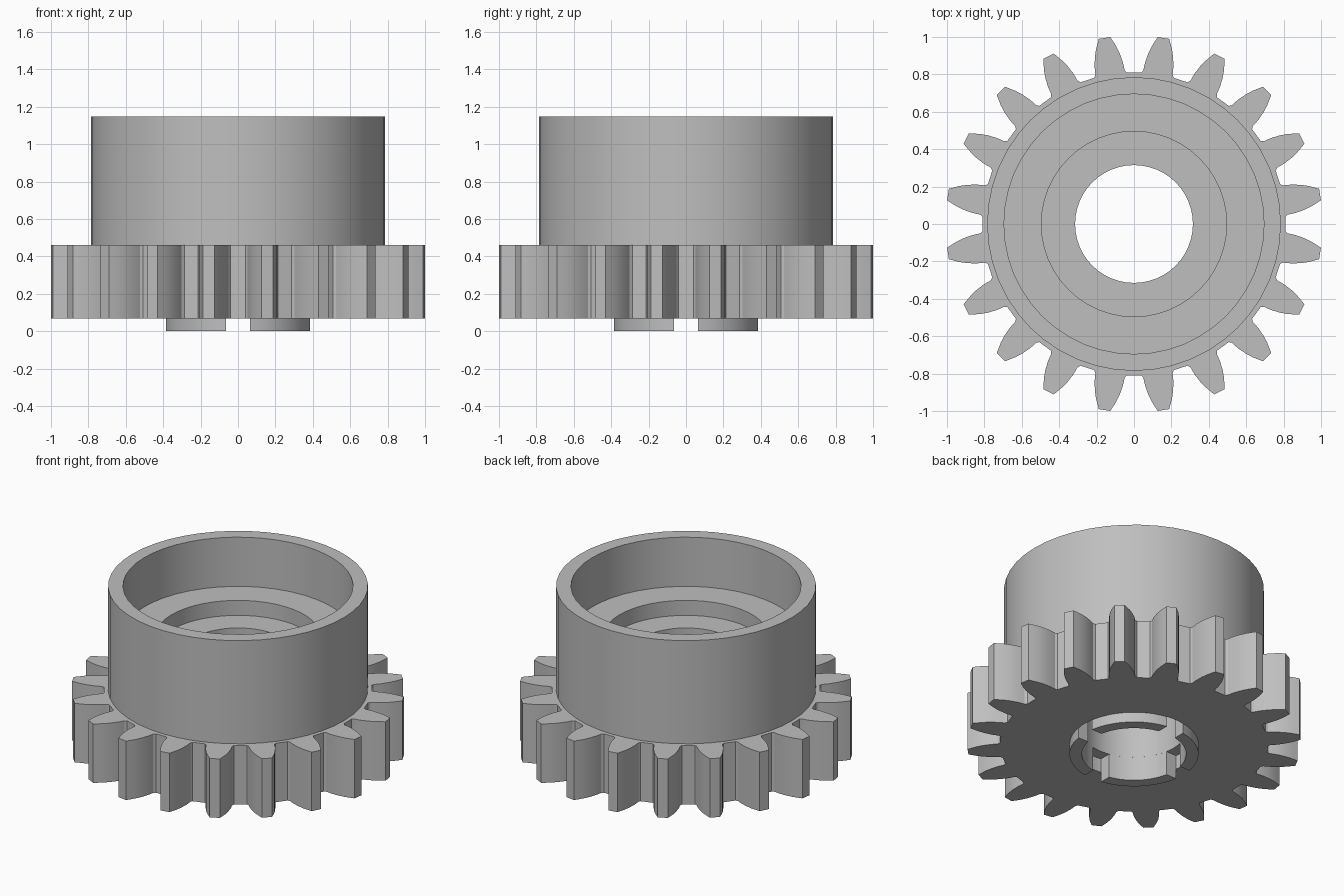
import bpy
import bmesh
import math

cube = bpy.data.objects.get("Cube")
if cube:
    bpy.data.objects.remove(cube, do_unlink=True)

# One plain grey for the whole gear
grey = bpy.data.materials.new("plain_grey")
grey.use_nodes = True
grey.diffuse_color = (0.52, 0.52, 0.52, 1)
grey.node_tree.nodes["Principled BSDF"].inputs["Base Color"].default_value = (0.52, 0.52, 0.52, 1)

BORE, COLLAR = 0.315, 0.39
TEETH = 20


def polar(r, a):
    return (r * math.cos(a), r * math.sin(a))


def finish(name, bm):
    bmesh.ops.remove_doubles(bm, verts=bm.verts, dist=1e-5)
    bmesh.ops.recalc_face_normals(bm, faces=bm.faces)
    mesh = bpy.data.meshes.new(name)
    bm.to_mesh(mesh)
    bm.free()
    mesh.materials.append(grey)
    obj = bpy.data.objects.new(name, mesh)
    bpy.context.collection.objects.link(obj)
    bpy.ops.object.select_all(action="DESELECT")
    obj.select_set(True)
    bpy.context.view_layer.objects.active = obj
    bpy.ops.object.shade_smooth_by_angle(angle=math.radians(28))
    return obj


def prism(name, outer, inner, z0, z1, closed):
    """Solid between two matching outlines, as a full ring or an open arc."""
    bm = bmesh.new()
    rows = [[bm.verts.new((*o, z0)), bm.verts.new((*o, z1)),
             bm.verts.new((*i, z1)), bm.verts.new((*i, z0))]
            for o, i in zip(outer, inner)]
    pairs = list(zip(rows, rows[1:]))
    if closed:
        pairs.append((rows[-1], rows[0]))
    else:
        bm.faces.new(rows[0])
        bm.faces.new(rows[-1])
    for a, b in pairs:
        for k in range(4):
            n = (k + 1) % 4
            bm.faces.new((a[k], a[n], b[n], b[k]))
    return finish(name, bm)


def lathe(name, profile, steps):
    bm = bmesh.new()
    verts = [bm.verts.new((r, 0, z)) for r, z in profile]
    edges = [bm.edges.new((v, verts[i - 1])) for i, v in enumerate(verts)]
    bmesh.ops.spin(bm, geom=verts + edges, cent=(0, 0, 0), axis=(0, 0, 1),
                   angle=math.tau, steps=steps)
    return finish(name, bm)


# Toothed ring: half a tooth as (radius, half width), mirrored and repeated
flank = [(0.805, 0.088), (0.82, 0.079), (0.86, 0.077), (0.91, 0.068),
         (0.95, 0.056), (0.98, 0.043), (1.007, 0.031)]
tooth = [(r, -w) for r, w in flank] + [(r, w) for r, w in reversed(flank)]
outline, bore_line = [], []
for t in range(TEETH):
    middle = (t + 0.5) * math.tau / TEETH
    for along, across in tooth:
        angle = middle + math.atan2(across, along)
        outline.append(polar(math.hypot(along, across), angle))
        bore_line.append(polar(COLLAR, angle))
prism("gear_teeth", outline, bore_line, 0.067, 0.46, True)

# Stepped cup standing on the gear
lathe("stepped_cup", [
    (BORE, 0.16), (BORE, 0.72), (0.495, 0.72), (0.495, 0.82), (0.695, 0.82),
    (0.695, 1.148), (0.785, 1.148), (0.785, 0.3), (COLLAR, 0.3), (COLLAR, 0.16)], 48)

# Four drive lugs under the gear, parted by straight slots
ARC = 10
for q in range(4):
    arcs = []
    for r in (COLLAR, BORE):
        gap = math.asin(0.063 / r)
        sweep = math.pi / 2 - 2 * gap
        arcs.append([polar(r, q * math.pi / 2 + gap + sweep * k / ARC)
                     for k in range(ARC + 1)])
    prism(f"drive_lug_{q + 1}", arcs[0], arcs[1], 0, 0.16, False)
